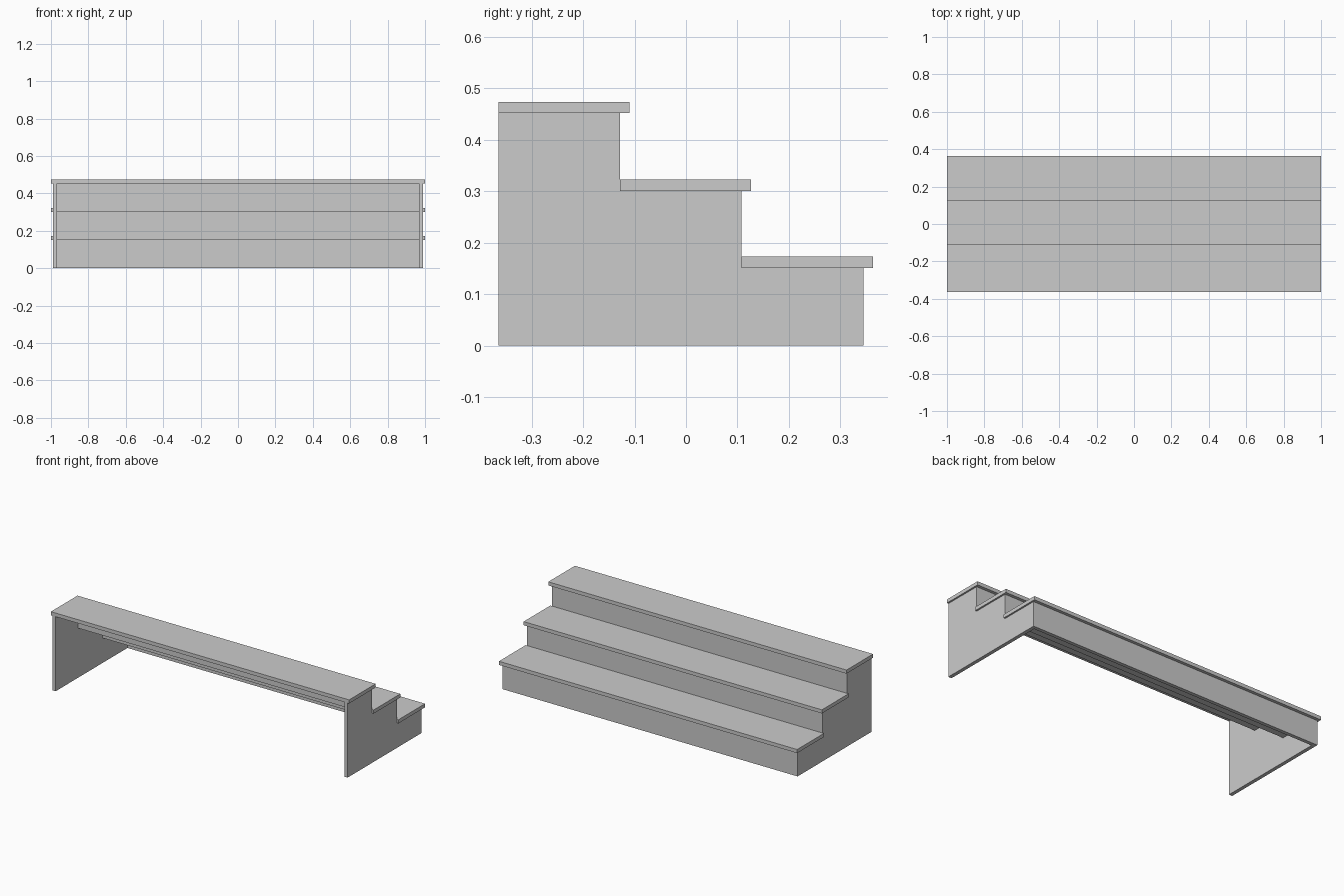
import bpy, bmesh

if "Cube" in bpy.data.objects:
    bpy.data.objects.remove(bpy.data.objects["Cube"])

BACK = -0.364
FRONTS = [-0.128, 0.108, 0.345]     # riser front planes, top step to bottom step
TREAD_BASE = [0.452, 0.301, 0.151]  # tread undersides, top step to bottom step
TREAD_T, NOSING, BOARD = 0.022, 0.0185, 0.022
SIDE_OUT, SIDE_IN = 0.99, 0.968


def finish(name, bm):
    bmesh.ops.recalc_face_normals(bm, faces=bm.faces)
    mesh = bpy.data.meshes.new(name)
    bm.to_mesh(mesh)
    bm.free()
    obj = bpy.data.objects.new(name, mesh)
    bpy.context.collection.objects.link(obj)


def extrude_x(name, profile, x0, x1):
    """Extrude a (y, z) profile along x."""
    bm = bmesh.new()
    face = bm.faces.new([bm.verts.new((x0, y, z)) for y, z in profile])
    ext = bmesh.ops.extrude_face_region(bm, geom=[face])["geom"]
    verts = [v for v in ext if isinstance(v, bmesh.types.BMVert)]
    bmesh.ops.translate(bm, vec=(x1 - x0, 0, 0), verts=verts)
    finish(name, bm)


def board(name, half_x, y0, y1, z0, z1):
    extrude_x(name, [(y0, z0), (y1, z0), (y1, z1), (y0, z1)], -half_x, half_x)


# Stepped side panels
profile = [(FRONTS[-1], 0), (BACK, 0), (BACK, TREAD_BASE[0])]
for i, y in enumerate(FRONTS):
    profile.append((y, TREAD_BASE[i]))
    if i < 2:
        profile.append((y, TREAD_BASE[i + 1]))
extrude_x("side_panel_left", profile, -SIDE_OUT, -SIDE_IN)
extrude_x("side_panel_right", profile, SIDE_IN, SIDE_OUT)

# Treads with overhanging nosing, and risers below them (back and underside open)
backs = [BACK] + FRONTS[:2]
floors = TREAD_BASE[1:] + [0]
for i, step in enumerate(("top", "middle", "bottom")):
    z = TREAD_BASE[i]
    board(f"tread_{step}", 1.0, backs[i], FRONTS[i] + NOSING, z, z + TREAD_T)
    board(f"riser_{step}", SIDE_IN, FRONTS[i] - BOARD, FRONTS[i], floors[i], z)
